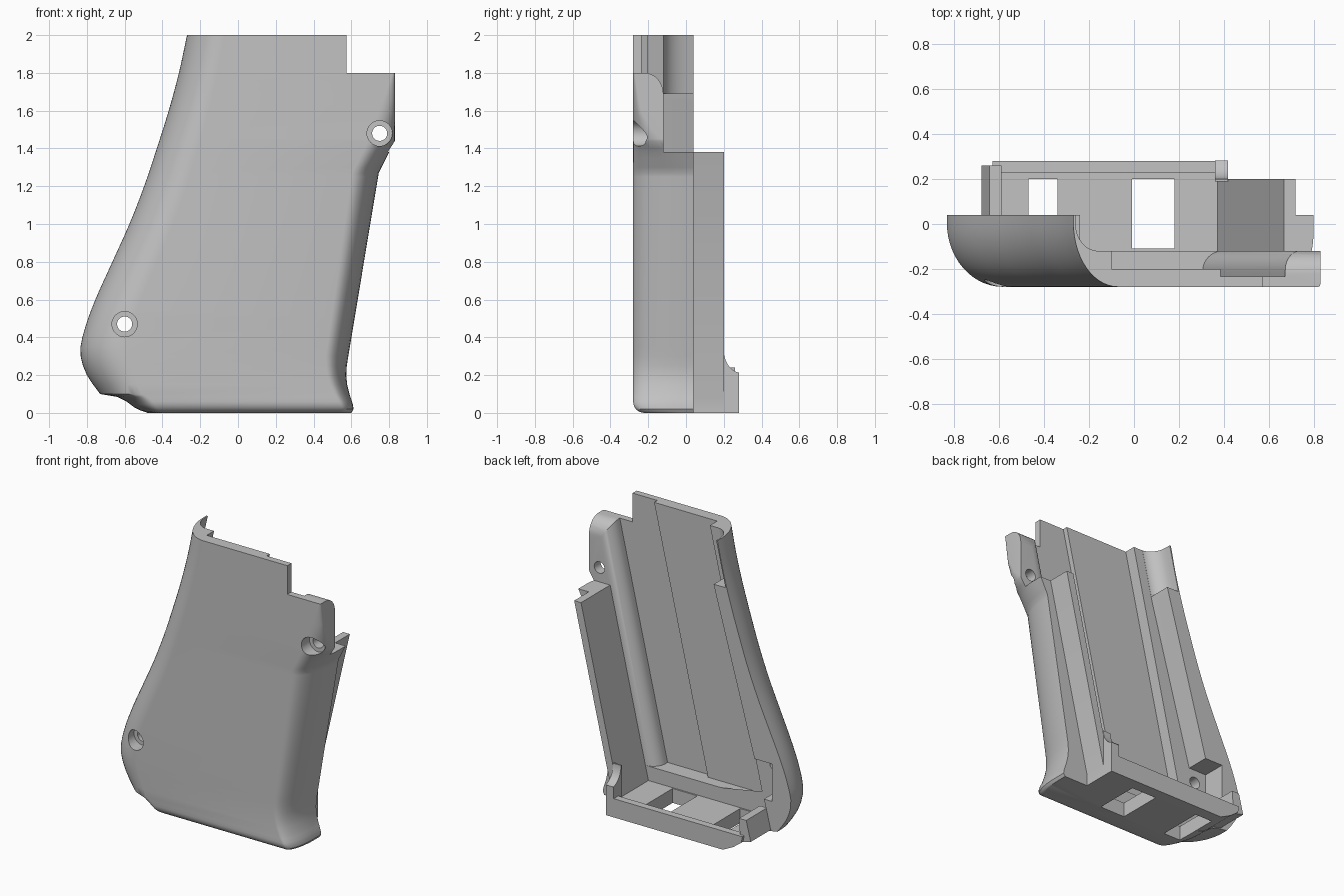
import bpy, bmesh, math

cube = bpy.data.objects.get("Cube")
if cube:
    bpy.data.objects.remove(cube)

grey = bpy.data.materials.new("plain grey")
grey.use_nodes = True
colour = (0.54, 0.54, 0.54, 1)
grey.diffuse_color = colour
grey.node_tree.nodes["Principled BSDF"].inputs["Base Color"].default_value = colour

SLANT = 0.23   # lean of the cavity walls, x per z


def loft(name, rings):
    """Skin a list of equal-length rings and cap both ends."""
    bm = bmesh.new()
    loops = [[bm.verts.new(p) for p in ring] for ring in rings]
    n = len(loops[0])
    for a, b in zip(loops, loops[1:]):
        for i in range(n):
            j = (i + 1) % n
            bm.faces.new((a[i], a[j], b[j], b[i]))
    bm.faces.new(loops[0])
    bm.faces.new(loops[-1])
    bmesh.ops.recalc_face_normals(bm, faces=bm.faces)
    mesh = bpy.data.meshes.new(name)
    bm.to_mesh(mesh)
    bm.free()
    obj = bpy.data.objects.new(name, mesh)
    bpy.context.collection.objects.link(obj)
    mesh.materials.append(grey)
    return obj


def prism(name, pts, axis, lo, hi):
    """Extrude a profile; along z it leans with the cavity."""
    place = {"x": lambda p, t: (t, p[0], p[1]),
             "y": lambda p, t: (p[0], t, p[1]),
             "z": lambda p, t: (p[0] + SLANT * t, p[1], t)}[axis]
    return loft(name, [[place(p, t) for p in pts] for t in (lo, hi)])


def box(name, x, y, z):
    return prism(name, [(x[0], z[0]), (x[1], z[0]), (x[1], z[1]), (x[0], z[1])], "y", *y)


def rod(name, x, z, r, lo, hi):
    turn = [math.tau * i / 32 for i in range(32)]
    return prism(name, [(x + r * math.cos(a), z + r * math.sin(a)) for a in turn], "y", lo, hi)


def arc(cx, cy, rx, ry, start, end, steps=10):
    angles = [math.radians(start + (end - start) * i / steps) for i in range(steps + 1)]
    return [(cx + rx * math.cos(a), cy + ry * math.sin(a)) for a in angles]


def cut(obj, cutters):
    for c in cutters:
        mod = obj.modifiers.new(c.name, "BOOLEAN")
        mod.operation = "DIFFERENCE"
        mod.solver = "EXACT"
        mod.object = c
        c.hide_render = True
        c.hide_set(True)


def bake(obj):
    """Apply the cuts and shade."""
    bpy.ops.object.select_all(action="DESELECT")
    obj.select_set(True)
    bpy.context.view_layer.objects.active = obj
    for mod in list(obj.modifiers):
        bpy.ops.object.modifier_apply(modifier=mod.name)
    bpy.ops.object.shade_smooth_by_angle(angle=math.radians(32))


def lookup(table, z, smooth=False):
    """Interpolate a (height, value) table."""
    last = len(table) - 1
    k = max(i for i in range(last) if table[i][0] <= z + 1e-6)
    (z0, v0), (z1, v1) = table[k], table[k + 1]
    t = min(1, (z - z0) / (z1 - z0))
    if not smooth:
        return v0 + (v1 - v0) * t
    slope = lambda i: ((table[min(i + 1, last)][1] - table[max(i - 1, 0)][1])
                       / (table[min(i + 1, last)][0] - table[max(i - 1, 0)][0]))
    m0, m1 = slope(k) * (z1 - z0), slope(k + 1) * (z1 - z0)
    return ((2*t**3 - 3*t*t + 1) * v0 + (t**3 - 2*t*t + t) * m0
            + (3*t*t - 2*t**3) * v1 + (t**3 - t*t) * m1)


# Outer grip shell: edges and roundings by height
left_foot = [(0, -.47), (.01, -.51), (.03, -.55), (.06, -.59), (.085, -.64), (.1, -.73)]
left_edge = [(.1, -.73), (.2, -.80), (.32, -.835), (.45, -.81), (.6, -.755), (.8, -.665),
             (1, -.575), (1.2, -.497), (1.4, -.43), (1.6, -.367), (1.8, -.313), (2, -.27)]
right_edge = [(0, .6), (.02, .612), (.05, .607), (.1, .59), (.15, .578), (.2, .573),
              (.25, .576), (.3, .584), (1.27, .745), (1.38, .80), (1.44, .83), (2, .83)]
right_round = [(0, .06), (.1, .08), (.3, .12), (1.27, .14), (1.44, .14), (1.5, .12),
               (1.6, .08), (1.8, .01), (2, .01)]
right_depth = [(0, .2), (.1, .26), (.2, .31), (1.27, .31), (1.38, .24), (1.44, .16),
               (1.5, .1), (1.6, .045), (1.8, .01), (2, .01)]
left_round = [(0, .08), (.03, .12), (.06, .14), (.085, .16), (.1, .22), (.2, .25), (.3, .25), (2, .2)]
BACK, ROUND = .04, .06


def section(z):
    xl = lookup(left_edge, z, True) if z >= .1 else lookup(left_foot, z)
    xr, wl = lookup(right_edge, z), lookup(left_round, z)
    wr, d = lookup(right_round, z), lookup(right_depth, z)
    rise = max(0, 1 - z / ROUND)
    yf = -.28 + ROUND * (1 - math.sqrt(1 - rise * rise))
    depth = BACK - .035 - yf
    d = min(d, BACK - .005 - yf)
    ring = [(xl, BACK)] + arc(xl + wl, yf + depth, wl, depth, 180, 270, 14)
    ring += arc(xr - wr, yf + d, wr, d, 270, 360) + [(xr, BACK)]
    return [(x, y, z) for x, y in ring]


heights = {0, .002, .006, .012, .02, .03, .045, .06, .085, 1.27, 1.38, 1.44}
heights |= {round(.1 + .05 * i, 2) for i in range(39)}
shell = loft("grip_shell", [section(z) for z in sorted(heights)])

# Cavity with stepped floor and a rounded shoulder along one wall
INNER = .35
deep = [(INNER, .5), (INNER, -.12)] + arc(INNER, -.21, .09, .09, 90, 180)
deep += [(.26, -.235), (-.075, -.235), (-.075, -.2), (-.56, -.2), (-.56, -.12), (-.63, -.12), (-.63, .5)]
cavity = prism("cavity_cutter", deep, "z", .2, 2.2)
foot_cavity = prism("foot_cutter", [(-.63, -.12), (INNER, -.12), (INNER, .5), (-.63, .5)], "z", .1, .3)
rim_taper = prism("rim_taper_cutter", [(-.24, 1.69), (-.655, .2), (-.5, .2), (-.2, 1.69)], "y", -.12, .5)
scoop_profile = [(-.72, .5), (-.72, .03)] + arc(-.62, .0, .1, .12, 180, 270, 8) + [(-.56, -.12), (-.56, .5)]
scoop = prism("scoop_cutter", scoop_profile, "z", 1.69, 2.2)
pocket = box("pocket_cutter", (-.69, -.48), (-.12, .5), (.3, .56))
tab_back = box("tab_cutter", (.4, 1.2), (-.12, .5), (1.38, 2.3))
tab_crown = prism("tab_crown_cutter", arc(-.22, 1.69, .1, .11, 0, 90, 8) + [(-.22, 2.3), (.2, 2.3), (.2, 1.69)],
                  "x", .58, 1.2)
corner = box("corner_cutter", (.575, 1.2), (-.6, .5), (1.8, 2.3))
screws = []
for label, x, z in (("upper", .75, 1.48), ("lower", -.6, .47)):
    screws += [rod(label + "_recess_cutter", x, z, .067, -.5, -.19),
               rod(label + "_hole_cutter", x, z, .04, -.5, .3)]
windows = [box("small_window_cutter", (-.47, -.34), (-.11, .2), (-.1, .16)),
           box("large_window_cutter", (-.01, .18), (-.11, .2), (-.1, .16))]
cut(shell, [cavity, foot_cavity, rim_taper, scoop, pocket, tab_back, tab_crown, corner] + screws + windows)

# Thin rear side wall, leaning parallel to the cavity
wall = prism("rear_side_wall", [(INNER, 0), (.42, 0), (.42, .08), (.72, 1.38),
                                (INNER + SLANT * 1.38, 1.38), (INNER + SLANT * .1, .1)], "y", .03, .2)

# Base plate, with a narrower ledge behind the windows
foot = [(-.62, .085), (-.56, .04), (-.48, 0)]
plate = prism("base_plate", foot + [(.42, 0), (.42, .1), (-.68, .1)], "y", .03, .21)
cut(plate, windows)
ledge = prism("base_ledge", foot + [(.4, 0), (.4, .1), (-.67, .1)], "y", .2, .235)

# Rear lip along the base
lip = prism("rear_lip", foot + [(.38, 0), (.38, .13), (-.63, .13)], "y", .23, .28)

# Raised corners at both ends of the lip
right_corner = prism("right_lip_corner", [(.19, 0), (.28, 0), (.28, .21)]
                     + arc(.3, .33, .1, .12, 260, 180, 8) + [(.19, .33)], "x", .36, .42)
left_corner = prism("left_lip_corner", [(-.6, .08), (-.59, .24), (-.645, .24), (-.68, .1)], "y", .03, .26)

for part in (shell, wall, plate, ledge, lip, right_corner, left_corner):
    bake(part)
for obj in [o for o in bpy.data.objects if o.name.endswith("_cutter")]:
    bpy.data.objects.remove(obj)
